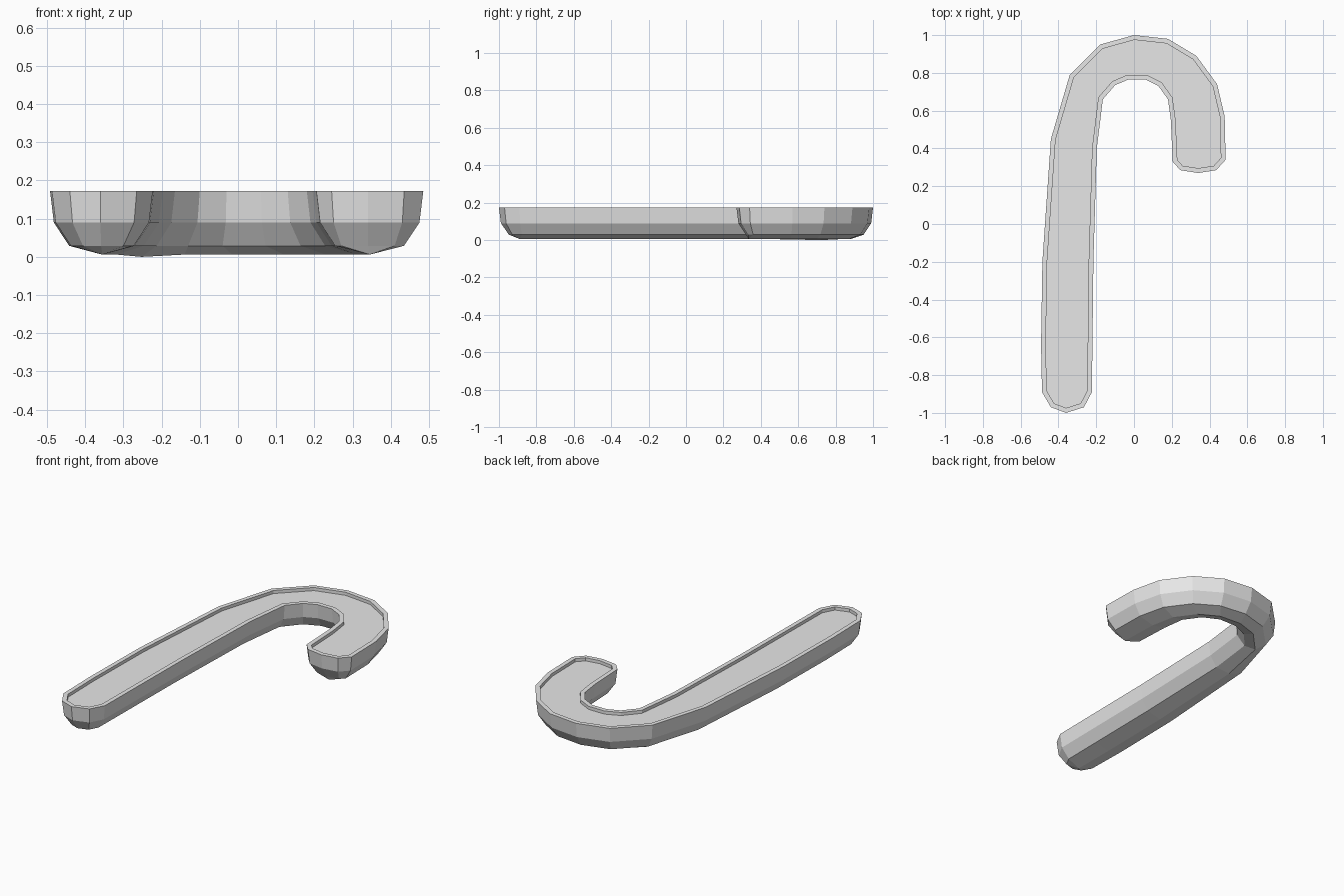
import bpy, bmesh
from mathutils import Vector

cube = bpy.data.objects.get("Cube")
if cube:
    bpy.data.objects.remove(cube, do_unlink=True)

# Matching stations along the outer and inner edge of the hooked outline
outer = [(-.44, -.97), (-.487, -.89), (-.492, -.64), (-.485, -.2), (-.44, .45),
         (-.34, .79), (-.18, .95), (0, 1), (.18, .98), (.33, .89), (.44, .74),
         (.48, .57), (.485, .34), (.435, .285)]
inner = [(-.265, -.97), (-.223, -.89), (-.22, -.64), (-.215, -.2), (-.197, .4),
         (-.165, .66), (-.1, .735), (-.03, .765), (.06, .765), (.13, .73),
         (.18, .66), (.195, .55), (.205, .33), (.245, .285)]
tips = [(-.36, -1), (.34, .27)]
TOP, FLOOR, RIM = .173, .155, .025

last = len(outer) - 1
outline = [Vector(p) for p in [tips[0]] + outer + [tips[1]] + inner[::-1]]
n = len(outline)
# Station number of every outline point
station = [0] + list(range(last + 1)) + [last] + list(range(last, -1, -1))


def inset(amount):
    """Offset the clockwise outline inwards with mitred corners."""
    ring = []
    for i, p in enumerate(outline):
        d1 = (p - outline[i - 1]).normalized()
        d2 = (outline[(i + 1) % n] - p).normalized()
        n1, n2 = Vector((d1.y, -d1.x)), Vector((d2.y, -d2.x))
        ring.append(p + (n1 + n2) * amount / (1 + n1.dot(n2)))
    return ring


bm = bmesh.new()


def add_ring(amount, z):
    return [bm.verts.new((p.x, p.y, z)) for p in inset(amount)]


def bridge(a, b):
    for i in range(n):
        j = (i + 1) % n
        bm.faces.new((a[i], a[j], b[j], b[i]))


# Recess floor, rim and rounded outer wall as nested rings
rings = [add_ring(RIM, FLOOR), add_ring(RIM, TOP), add_ring(0, TOP),
         add_ring(.01, .09), add_ring(.05, .029)]
for a, b in zip(rings, rings[1:]):
    bridge(a, b)

# Recess floor in strips from outer to inner edge
floor = rings[0]
for i in range(last + 1):
    left, right = [floor[i], floor[i + 1]], [floor[-i % n], floor[n - 1 - i]]
    if i == 0:
        bm.faces.new((floor[0], floor[1], floor[-1]))
    else:
        bm.faces.new((left[0], left[1], right[1], right[0]))
bm.faces.new((floor[last + 1], floor[last + 2], floor[last + 3]))

# Shallow keel along the middle of the underside, lowest at the bend
keel = {}
for k in range(1, last):
    mid = (Vector(outer[k]) + Vector(inner[k])) / 2
    keel[k] = bm.verts.new((mid.x, mid.y, 0 if k == 5 else .006))
under = rings[-1]
for i in range(n):
    j = (i + 1) % n
    a, b = (keel[min(max(station[s], 1), last - 1)] for s in (i, j))
    bm.faces.new((under[i], under[j], b, a) if a != b else (under[i], under[j], a))

bmesh.ops.recalc_face_normals(bm, faces=bm.faces)
mesh = bpy.data.meshes.new("hooked_tray")
bm.to_mesh(mesh)
bm.free()

grey = bpy.data.materials.new("light grey")
grey.use_nodes = True
grey.diffuse_color = (.8, .8, .8, 1)
grey.node_tree.nodes["Principled BSDF"].inputs["Base Color"].default_value = (.8, .8, .8, 1)
mesh.materials.append(grey)
tray = bpy.data.objects.new("hooked_tray", mesh)
bpy.context.collection.objects.link(tray)
